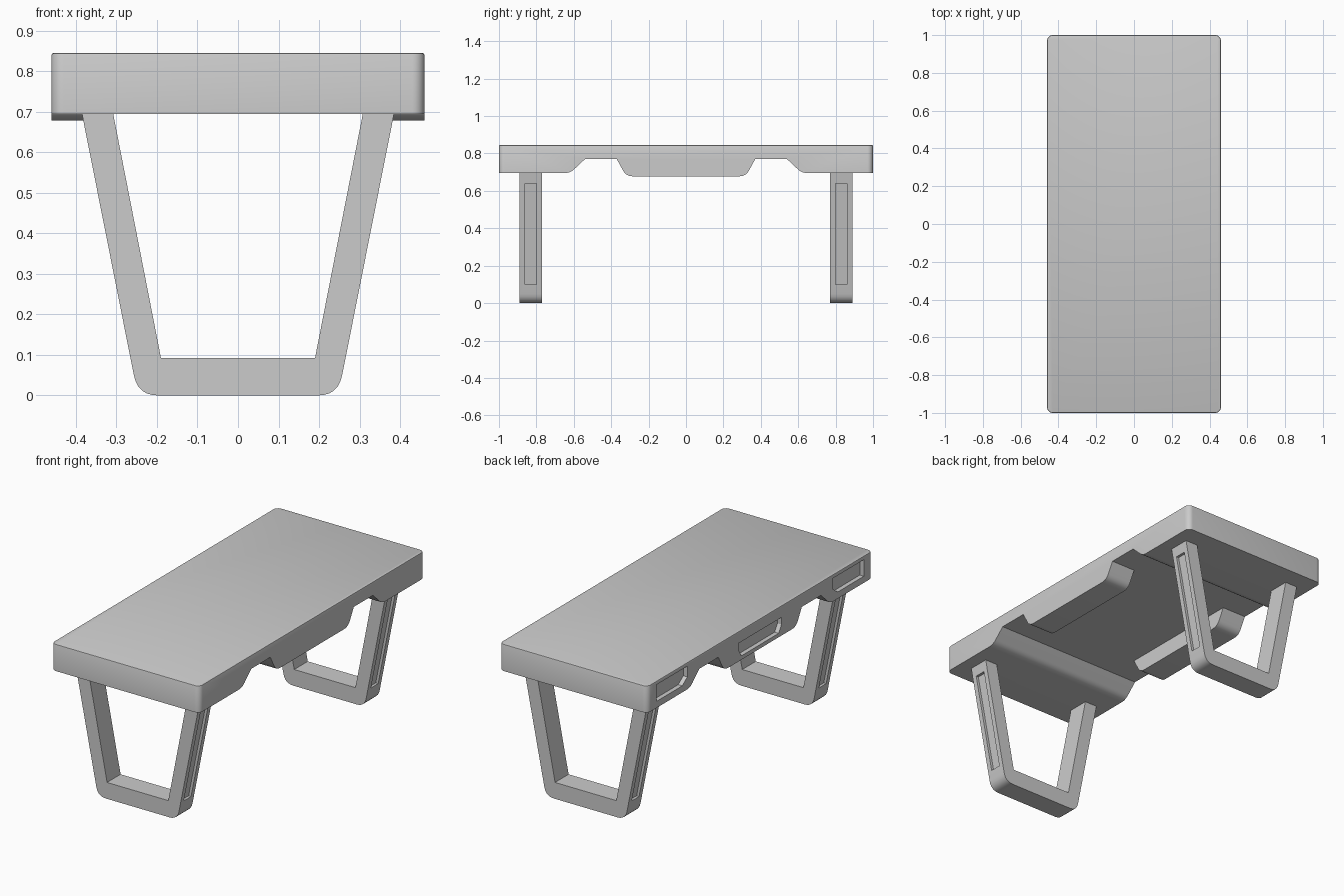
import bpy, bmesh, math
from mathutils import Vector

if "Cube" in bpy.data.objects:
    bpy.data.objects.remove(bpy.data.objects["Cube"])


def rounded(points, steps=6):
    """Turn (u, v, t) corners into a profile; t is the rounding length."""
    out = []
    n = len(points)
    for i, (u, v, t) in enumerate(points):
        p = Vector((u, v))
        if t == 0:
            out.append(p)
            continue
        a = p + (Vector(points[i - 1][:2]) - p).normalized() * t
        b = p + (Vector(points[(i + 1) % n][:2]) - p).normalized() * t
        for k in range(steps + 1):
            s = k / steps
            out.append(a * (1 - s) ** 2 + p * 2 * s * (1 - s) + b * s * s)
    return out


def prism(name, profile, axis, lo, hi):
    """Extrude a (y, z) profile along x, or an (x, z) profile along y."""
    bm = bmesh.new()
    put = (lambda p: (lo, p[0], p[1])) if axis == "x" else (lambda p: (p[0], lo, p[1]))
    face = bm.faces.new([bm.verts.new(put(p)) for p in profile])
    ext = bmesh.ops.extrude_face_region(bm, geom=[face])
    move = Vector((hi - lo, 0, 0)) if axis == "x" else Vector((0, hi - lo, 0))
    bmesh.ops.translate(bm, vec=move, verts=[v for v in ext["geom"] if isinstance(v, bmesh.types.BMVert)])
    bmesh.ops.recalc_face_normals(bm, faces=bm.faces)
    mesh = bpy.data.meshes.new(name)
    bm.to_mesh(mesh)
    bm.free()
    ob = bpy.data.objects.new(name, mesh)
    bpy.context.collection.objects.link(ob)
    return ob


def activate(ob):
    bpy.ops.object.select_all(action="DESELECT")
    ob.select_set(True)
    bpy.context.view_layer.objects.active = ob


def cut(ob, cutter):
    cutter.hide_render = True
    mod = ob.modifiers.new("cut", "BOOLEAN")
    mod.operation = "DIFFERENCE"
    mod.solver = "EXACT"
    mod.object = cutter
    activate(ob)
    bpy.ops.object.modifier_apply(modifier=mod.name)
    bpy.data.objects.remove(cutter)


def smooth(ob):
    activate(ob)
    bpy.ops.object.shade_smooth_by_angle(angle=math.radians(30))


W, TOP, BASE, RECESS = 0.46, 0.845, 0.695, 0.77

# Table top: side profile with stepped underside
half = [(0.32, 0.678, 0.035), (0.37, RECESS, 0), (0.54, RECESS, 0),
        (0.62, BASE, 0.03), (1.0, BASE, 0), (1.0, TOP, 0)]
profile = rounded(half + [(-y, z, t) for y, z, t in reversed(half)])
top = prism("table_top", profile, "x", -W, W)

# Rounded vertical corners, then a fine bevel round the upper rim
bm = bmesh.new()
bm.from_mesh(top.data)
corners = [e for e in bm.edges
           if all(abs(abs(v.co.y) - 1) < 1e-4 for v in e.verts)
           and abs(e.verts[0].co.z - e.verts[1].co.z) > 0.1]
bmesh.ops.bevel(bm, geom=corners, offset=0.03, segments=6, profile=0.5, affect="EDGES")
rim = [e for e in bm.edges if all(abs(v.co.z - TOP) < 1e-4 for v in e.verts)]
bmesh.ops.bevel(bm, geom=rim, offset=0.005, segments=2, profile=0.5, affect="EDGES")
bm.to_mesh(top.data)
bm.free()

# Hollow between the two side skirts
cut(top, prism("hollow_cutter", [(-0.45, 0.6), (0.45, 0.6), (0.45, RECESS), (-0.45, RECESS)],
               "x", -0.31, 0.31))

# Pockets on the left side: one in the middle, one at each end
mid = [(-0.19, 0.78), (0.19, 0.78), (0.19, 0.74), (0.165, 0.70), (-0.165, 0.70), (-0.19, 0.74)]
end = [(0.645, 0.825), (0.92, 0.825), (0.92, 0.732), (0.69, 0.732), (0.645, 0.765)]
for shape in (mid, end, [(-y, z) for y, z in end]):
    cut(top, prism("pocket_cutter", shape, "x", -W - 0.1, -W + 0.025))
smooth(top)


# Legs: tapered U frames with a slot in each outer face
def outer_x(z):
    return 0.385 - (BASE - z) * 0.1985


frame = [(0.308, BASE, 0), (outer_x(BASE), BASE, 0), (outer_x(0), 0, 0.05)]
inner = [(0.19, 0.092, 0)]
left = [(-x, z, t) for x, z, t in reversed(inner + frame)]
leg_profile = rounded(inner + frame + left)
for name, s in (("front_leg", -1), ("back_leg", 1)):
    leg = prism(name, leg_profile, "y", s * 0.83 - 0.06, s * 0.83 + 0.06)
    for side in (-1, 1):
        slot = [(side * (outer_x(z) + d), z)
                for z, d in ((0.1, -0.015), (0.1, 0.05), (0.64, 0.05), (0.64, -0.015))]
        cut(leg, prism("slot_cutter", slot, "y", s * 0.83 - 0.032, s * 0.83 + 0.032))
    smooth(leg)
